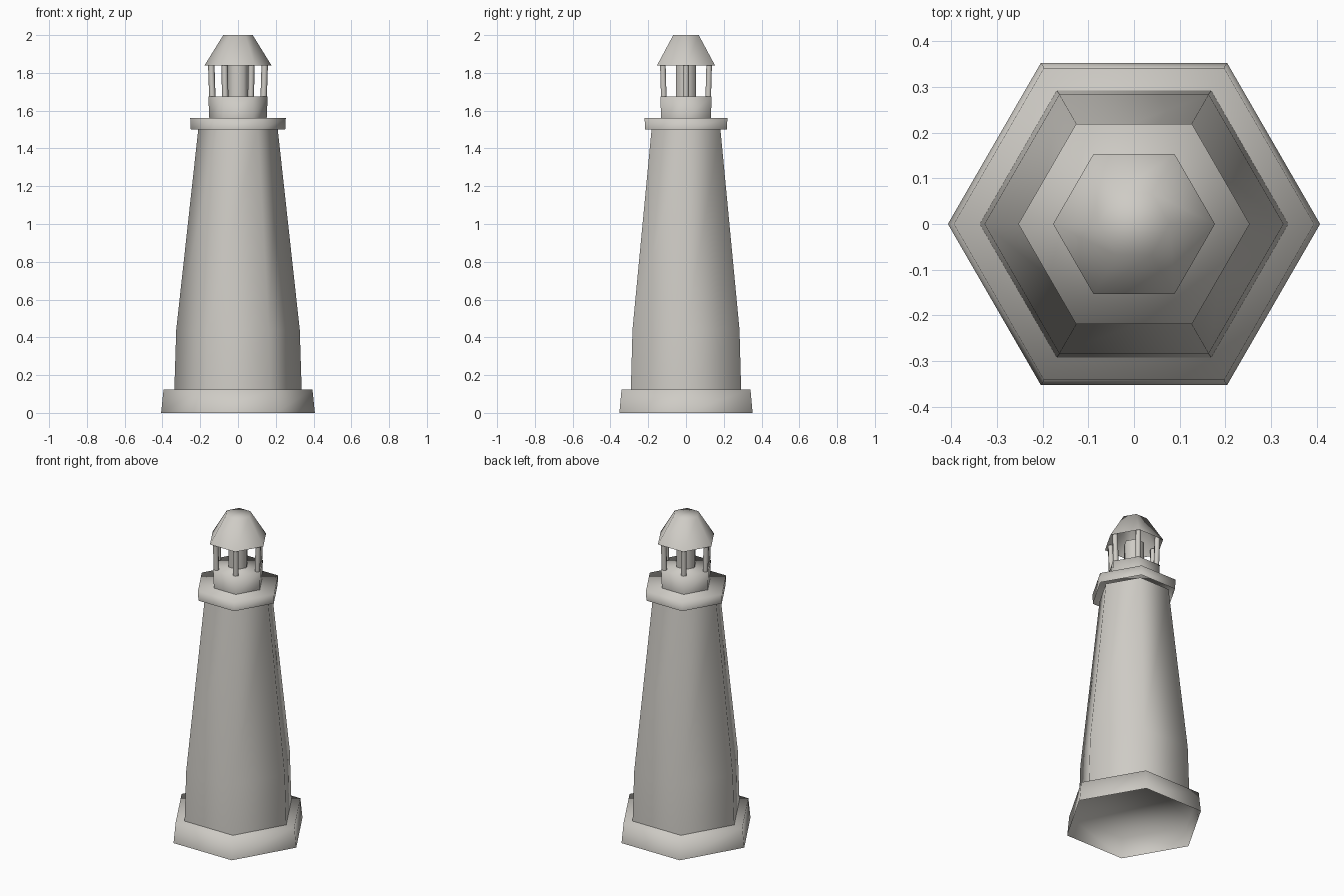
import bpy
import math

cube = bpy.data.objects.get("Cube")
if cube:
    bpy.data.objects.remove(cube, do_unlink=True)

# Warm grey stone
stone = bpy.data.materials.new("warm_grey_stone")
stone.use_nodes = True
colour = (0.62, 0.60, 0.56, 1)
stone.diffuse_color = colour
stone.node_tree.nodes["Principled BSDF"].inputs["Base Color"].default_value = colour


def hexagon_shell(name, profile, angle=0, offsets=(0, 0), top=True, sides=6):
    """Open-bottomed shell through (radius, height) rings, corners on the x axis.
    Each end is moved outward along angle by its own offset."""
    verts = []
    for (r, z), out in zip(profile, offsets if len(profile) == 2 else [0] * len(profile)):
        for i in range(sides):
            turn = math.tau * i / sides
            verts.append((out * math.cos(angle) + r * math.cos(turn),
                          out * math.sin(angle) + r * math.sin(turn), z))
    faces = []
    for ring in range(len(profile) - 1):
        for i in range(sides):
            a, b = ring * sides + i, ring * sides + (i + 1) % sides
            faces.append((a, b, b + sides, a + sides))
    if top:
        faces.append(tuple(range(len(verts) - sides, len(verts))))
    mesh = bpy.data.meshes.new(name)
    mesh.from_pydata(verts, [], faces)
    mesh.materials.append(stone)
    mesh.shade_smooth()
    obj = bpy.data.objects.new(name, mesh)
    bpy.context.collection.objects.link(obj)


# Main body from the ground up
hexagon_shell("base", [(0.407, 0), (0.394, 0.125)])
hexagon_shell("tower", [(0.337, 0.125), (0.327, 0.44), (0.21, 1.505)], top=False)
hexagon_shell("gallery", [(0.25, 1.5), (0.253, 1.56)])
hexagon_shell("lantern_base", [(0.152, 1.56), (0.157, 1.675)])

# Lantern room, with posts leaning slightly outward
hexagon_shell("lamp", [(0.06, 1.675), (0.06, 1.845)], top=False)
for i in range(6):
    hexagon_shell(f"lantern_post_{i + 1}", [(0.017, 1.675), (0.017, 1.86)],
                  angle=math.tau * i / 6, offsets=(0.136, 0.142), top=False)

# Blunt roof
hexagon_shell("roof", [(0.177, 1.84), (0.078, 2.0)])
